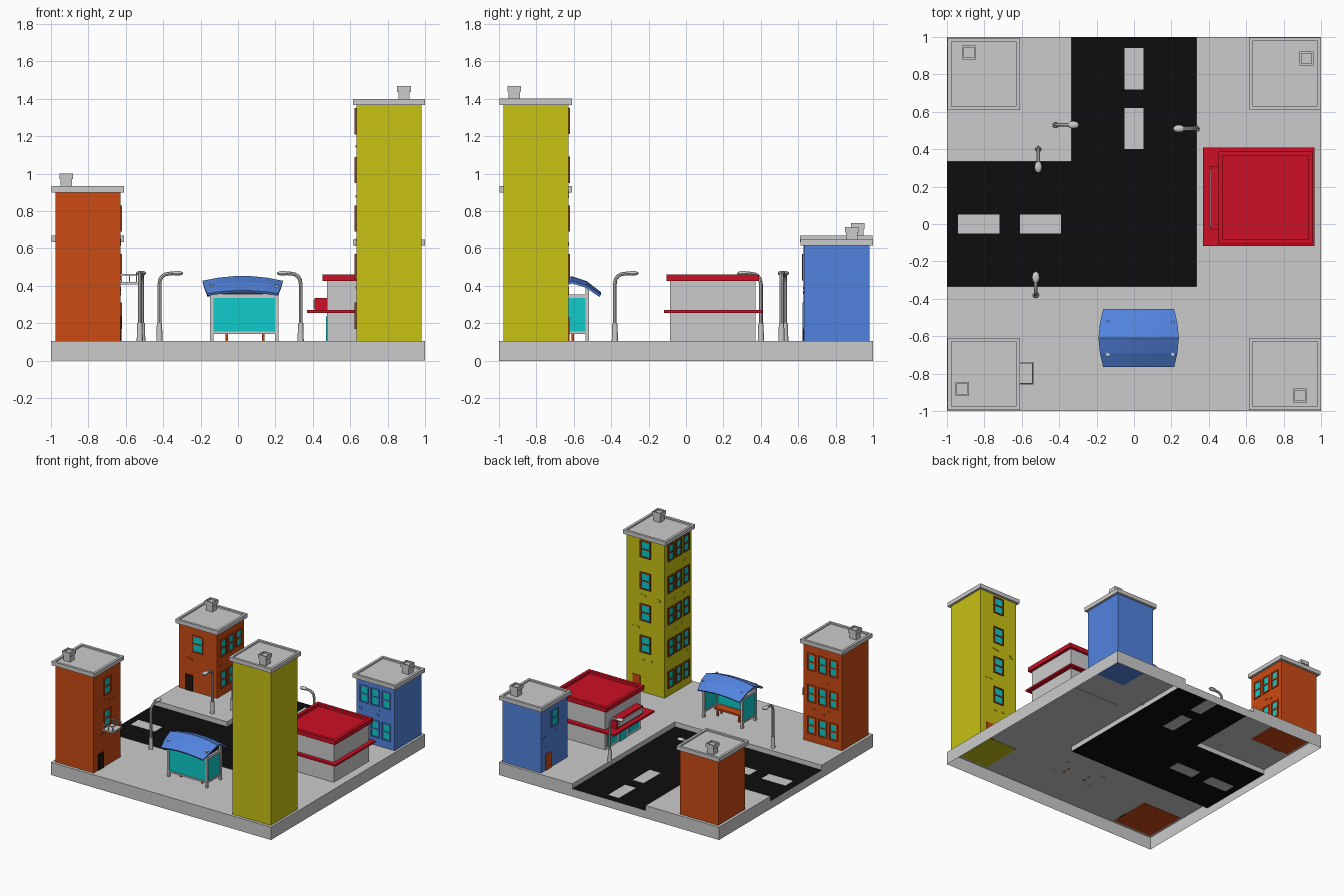
import bpy, bmesh, random
from math import radians, cos, sin, pi
from mathutils import Matrix, Vector

if "Cube" in bpy.data.objects:
    bpy.data.objects.remove(bpy.data.objects["Cube"])

random.seed(4)
IDENT = Matrix()


def material(name, rgb):
    m = bpy.data.materials.new(name)
    m.diffuse_color = (*rgb, 1)
    m.use_nodes = True
    m.node_tree.nodes["Principled BSDF"].inputs["Base Color"].default_value = m.diffuse_color
    return m


YELLOW = material("yellow", (.58, .54, .006))
ORANGE = material("orange", (.60, .07, .007))
BLUE = material("blue", (.085, .23, .74))
RED = material("red", (.61, .005, .018))
TEAL = material("teal", (.005, .60, .60))
ASPHALT = material("asphalt", (.004, .004, .004))
BROWN = material("brown", (.30, .06, .012))
DARK = material("dark", (.02, .008, .005))


def finish(name, bm, mat=None, frame=IDENT):
    me = bpy.data.meshes.new(name)
    bm.transform(frame)
    bm.to_mesh(me)
    bm.free()
    ob = bpy.data.objects.new(name, me)
    bpy.context.collection.objects.link(ob)
    if mat:
        me.materials.append(mat)
    return ob


def add_box(bm, lo, hi):
    lo, hi = Vector(lo), Vector(hi)
    m = Matrix.Translation((lo + hi) / 2) @ Matrix.Diagonal((*(hi - lo), 1))
    return bmesh.ops.create_cube(bm, size=1, matrix=m)


def boxes(name, spans, mat=None, frame=IDENT):
    bm = bmesh.new()
    for lo, hi in spans:
        add_box(bm, lo, hi)
    return finish(name, bm, mat, frame)


def tray(name, lo, hi, rim, depth, mat=None, frame=IDENT):
    """Box whose top is sunk inside a rim."""
    bm = bmesh.new()
    add_box(bm, lo, hi)
    bm.normal_update()
    top = max(bm.faces, key=lambda f: f.calc_center_median().z)
    bmesh.ops.inset_region(bm, faces=[top], thickness=rim)
    bmesh.ops.translate(bm, verts=top.verts, vec=(0, 0, -.0001))
    inner = bmesh.ops.extrude_face_region(bm, geom=[top])
    bmesh.ops.translate(bm, vec=(0, 0, -depth),
                        verts=[v for v in inner["geom"] if isinstance(v, bmesh.types.BMVert)])
    if top.is_valid:
        bmesh.ops.delete(bm, geom=[top], context='FACES_ONLY')
    return finish(name, bm, mat, frame)


# Base: open-bottomed sheet, with the road cells set lower than the pavement
C, TOP, LOW = (-1, -.333, .333, 1), .105, .065
ROAD = {(0, 1), (1, 1), (1, 2)}


def cell_z(i, j):
    if not (0 <= i < 3 and 0 <= j < 3):
        return 0
    return LOW if (i, j) in ROAD else TOP


pave, road = bmesh.new(), bmesh.new()
for i in range(3):
    for j in range(3):
        z = cell_z(i, j)
        c = [(C[i], C[j]), (C[i + 1], C[j]), (C[i + 1], C[j + 1]), (C[i], C[j + 1])]
        target = road if (i, j) in ROAD else pave
        target.faces.new([target.verts.new((*p, z)) for p in c])
        for k, (di, dj) in enumerate(((0, -1), (1, 0), (0, 1), (-1, 0))):
            zn = cell_z(i + di, j + dj)
            if zn < z:
                a, b = c[k], c[(k + 1) % 4]
                pave.faces.new([pave.verts.new(v) for v in
                                ((*a, zn), (*b, zn), (*b, z), (*a, z))])
for bm in (pave, road):
    bmesh.ops.remove_doubles(bm, verts=bm.verts, dist=1e-4)
finish("pavement", pave)
finish("road", road, ASPHALT)
Z0, Z1 = LOW - .002, LOW + .002
boxes("lane_dashes", [((-.05, y, Z0), (.05, y + .22, Z1)) for y in (.40, .72)] +
      [((x, -.05, Z0), (x + .22, .05, Z1)) for x in (-.94, -.61)])


# Apartment block: door face is local +x, window grid is local +y
def building(name, x, y, turn, top, floors, wall, trim, door):
    F = Matrix.Translation((x, y, 0)) @ Matrix.Rotation(radians(turn), 4, 'Z')
    H = .174
    boxes(name + "_walls", [((-H, -H, .1), (H, H, top))], wall, F)
    tray(name + "_roof", (-.193, -.193, top), (.193, .193, top + .033), .028, .012, None, F)
    cx, cy, t = -.115, -.08, top + .015
    boxes(name + "_chimney", [((cx - .03, cy - .03, t), (cx + .03, cy + .03, t + .06))], None, F)
    tray(name + "_chimney_cap", (cx - .037, cy - .037, t + .055),
         (cx + .037, cy + .037, t + .085), .014, .012, None, F)

    def on_face(face, u0, u1, z0, z1, out):
        if face == 0:
            return (H - .005, u0, z0), (H + out, u1, z1)
        return (u0, H - .005, z0), (u1, H + out, z1)

    rows = [.24 + .26 * k for k in range(floors)]
    spots = [(0, 0, z, .042) for z in rows[1:]]
    spots += [(1, u, z, .033) for z in rows for u in (-.1, 0, .1)]
    glass, bars = [], []
    for f, u, z, w in spots:
        glass.append(on_face(f, u - w, u + w, z - .063, z + .063, .003))
        for s in (-w, w):
            bars.append(on_face(f, u + s - .005, u + s + .005, z - .065, z + .065, .009))
        for dz in (-.065, 0, .065):
            bars.append(on_face(f, u - w - .005, u + w + .005, z + dz - .005, z + dz + .005, .009))
    boxes(name + "_window_glass", glass, TEAL, F)
    boxes(name + "_window_frames", bars, trim, F)
    boxes(name + "_door", [on_face(0, -.115, -.045, .1, .235, .006)], door, F)
    bricks = []
    for k in range(floors * 3):
        u, z = random.uniform(-.15, .13), .115 + .26 * random.randint(1, floors - 1) + random.uniform(-.02, .02)
        bricks.append(on_face(k % 2, u, u + .024, z - .006, z + .006, .004))
    boxes(name + "_bricks", bricks, wall, F)
    return F


front_left = building("front_left_block", -.803, -.802, 0, .9, 3, ORANGE, ORANGE, DARK)
building("back_left_block", -.803, .802, -90, .635, 2, ORANGE, ORANGE, DARK)
building("front_right_block", .807, -.802, 90, 1.367, 5, YELLOW, BROWN, ORANGE)
building("back_right_block", .807, .805, 180, .615, 2, BLUE, BLUE, ORANGE)

# Small balcony on the front left block
posts = [((x, y, .415), (x + .006, y + .006, .46)) for x in (-.625, -.583, -.545) for y in (-.855, -.745)]
rails = [((-.63, -.855, .455), (-.539, -.849, .463)), ((-.63, -.745, .455), (-.539, -.739, .463)),
         ((-.545, -.855, .455), (-.539, -.739, .463))]
boxes("balcony", [((-.635, -.858, .408), (-.537, -.738, .42))] + posts + rails)

# Shop: grey walls, wraparound red ledge, red sunken roof, blank sign
boxes("shop_walls", [((.475, -.085, .1), (.93, .37, .43))])
boxes("shop_ledge", [((.37, -.118, .255), (.965, .408, .27))], RED)
tray("shop_roof", (.452, -.105, .425), (.955, .39, .46), .035, .022, RED)
boxes("shop_sign", [((.41, -.03, .268), (.475, .31, .335))], RED)
boxes("shop_sign_panel", [((.403, -.015, .28), (.412, .295, .323))])
boxes("shop_glass", [((.470, y, .125), (.477, y + .13, .235)) for y in (-.06, .215)] +
      [((.470, .10, .103), (.477, .185, .235))], TEAL)

# Street lights: tapered foot, bent pole, rounded lamp
def street_light(name, x, y, turn):
    F = Matrix.Translation((x, y, 0)) @ Matrix.Rotation(radians(turn), 4, 'Z')
    path = [(0, .1), (0, .41)]
    path += [(.05 - .05 * cos(a * pi / 8), .415 + .05 * sin(a * pi / 8)) for a in range(1, 5)]
    path.append((.09, .468))
    cu = bpy.data.curves.new(name + "_pole", 'CURVE')
    cu.dimensions, cu.bevel_depth, cu.bevel_resolution, cu.use_fill_caps = '3D', .010, 2, True
    sp = cu.splines.new('POLY')
    sp.points.add(len(path) - 1)
    for p, (px, pz) in zip(sp.points, path):
        p.co = (px, 0, pz, 1)
    pole = bpy.data.objects.new(name + "_pole", cu)
    bpy.context.collection.objects.link(pole)
    pole.matrix_world = F
    bm = bmesh.new()
    bmesh.ops.create_cone(bm, cap_ends=True, segments=12, radius1=.017, radius2=.014, depth=.1,
                          matrix=Matrix.Translation((0, 0, .15)))
    foot = finish(name + "_foot", bm, None, F)
    bm = bmesh.new()
    bmesh.ops.create_uvsphere(bm, u_segments=12, v_segments=8, radius=1,
                              matrix=Matrix.Translation((.095, 0, .467)) @ Matrix.Diagonal((.032, .02, .013, 1)))
    lamp = finish(name + "_lamp", bm, None, F)
    bpy.ops.object.select_all(action='DESELECT')
    for ob in (pole, foot, lamp):
        ob.select_set(True)
    bpy.context.view_layer.objects.active = pole
    bpy.ops.object.convert(target='MESH')
    bpy.ops.object.shade_smooth_by_angle()


for n, (x, y, turn) in enumerate(((-.42, .53, 0), (.335, .51, 180), (-.512, .40, -90), (-.525, -.38, 90))):
    street_light(f"street_light_{n + 1}", x, y, turn)

# Bus shelter: posts, rails, glass on the back and sides, bench
XA, XB, YA, YB = -.14, .208, -.70, -.528
R = .009
frame = [((x - R, y - R, .1), (x + R, y + R, .405)) for x in (XA, XB) for y in (YA, YB)]
for z0, z1 in ((.142, .155), (.335, .355)):
    frame.append(((XA, YA - R, z0), (XB, YA + R, z1)))
    frame += [((x - R, YA, z0), (x + R, YB, z1)) for x in (XA, XB)]
boxes("shelter_frame", frame)
boxes("shelter_glass", [((XA, YA - .003, .15), (XB, YA + .003, .34))] +
      [((x - .003, YA, .15), (x + .003, YB, .34)) for x in (XA, XB)], TEAL)
boxes("shelter_bench", [((-.085, -.665, .155), (.16, -.595, .17))] +
      [((x - .006, y - .006, .1), (x + .006, y + .006, .158))
       for x in (-.06, .135) for y in (-.655, -.605)], ORANGE)

# Shelter canopy: arched both along and across
PROFILE = ((-.765, .078, .19), (-.69, .033, .207), (-.61, 0, .215), (-.53, .027, .207), (-.455, .085, .19))
bm = bmesh.new()
grid = [[bm.verts.new((.025 + w * s, y, .453 - drop - .026 * s * s * (w / .215) ** 4))
         for s in (-1, -.6, -.2, .2, .6, 1)] for y, drop, w in PROFILE]
for a, b in zip(grid, grid[1:]):
    for k in range(5):
        bm.faces.new((a[k], a[k + 1], b[k + 1], b[k]))
canopy = finish("shelter_canopy", bm, BLUE)
solid = canopy.modifiers.new("thickness", 'SOLIDIFY')
solid.thickness, solid.offset = .014, -1
